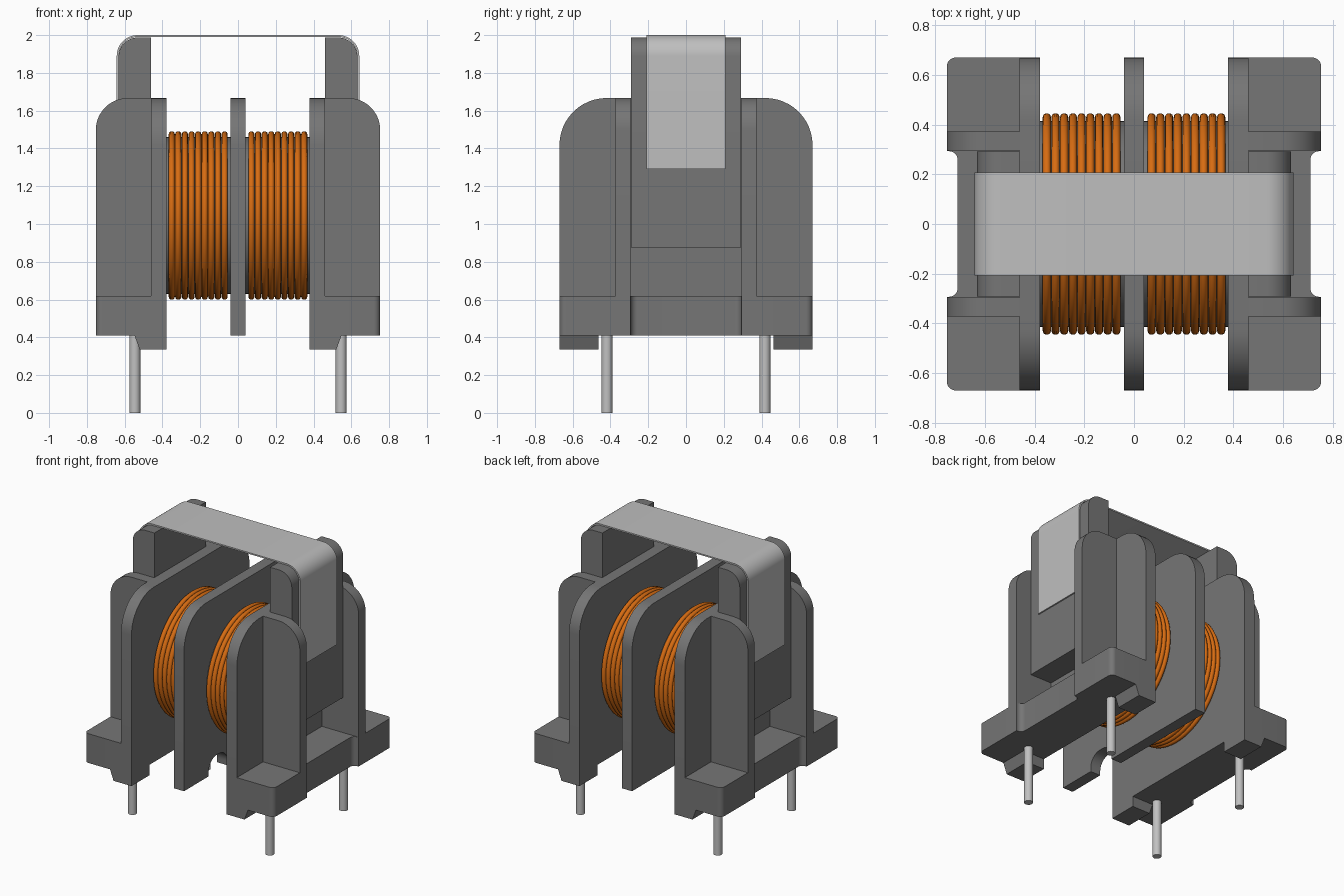
import bpy, bmesh, math
from mathutils import Vector

if "Cube" in bpy.data.objects:
    bpy.data.objects.remove(bpy.data.objects["Cube"], do_unlink=True)


def material(name, rgb, rough=0.6):
    m = bpy.data.materials.new(name)
    m.use_nodes = True
    m.diffuse_color = (*rgb, 1)
    b = m.node_tree.nodes["Principled BSDF"]
    b.inputs["Base Color"].default_value = (*rgb, 1)
    b.inputs["Roughness"].default_value = rough
    return m


GREY = material("dark grey", (0.18, 0.18, 0.18))
TAPE = material("light grey", (0.52, 0.52, 0.52))
TIN = material("tin", (0.53, 0.53, 0.53))
COPPER = material("copper orange", (0.68, 0.15, 0.006))


def rounded(corners, steps=12):
    """Outline from (u, v, radius) corners, each fillet drawn as an arc."""
    out = []
    n = len(corners)
    for i, (u, v, r) in enumerate(corners):
        p = Vector((u, v))
        if r == 0:
            out.append(p)
            continue
        a = (Vector(corners[i - 1][:2]) - p).normalized()
        b = (Vector(corners[(i + 1) % n][:2]) - p).normalized()
        half = a.angle(b) / 2
        t = r / math.tan(half)
        centre = p + (a + b).normalized() * (r / math.sin(half))
        start, end = p + a * t - centre, p + b * t - centre
        sweep = math.pi - 2 * half
        for k in range(steps + 1):
            f = k / steps
            out.append(centre + (start * math.sin((1 - f) * sweep)
                                 + end * math.sin(f * sweep)) / math.sin(sweep))
    return out


def prism(name, corners, axis, lo, hi, mat, side=1):
    """Extrude an outline along an axis; side=-1 mirrors it in x."""
    place = {"x": lambda u, v, w: (w * side, u, v),
             "y": lambda u, v, w: (u * side, w, v),
             "z": lambda u, v, w: (u * side, v, w)}[axis]
    pts = rounded(corners)
    bm = bmesh.new()
    rings = [[bm.verts.new(place(p.x, p.y, w)) for p in pts] for w in (lo, hi)]
    for ring in rings:
        bm.faces.new(ring)
    for i in range(len(pts)):
        j = (i + 1) % len(pts)
        bm.faces.new((rings[0][i], rings[0][j], rings[1][j], rings[1][i]))
    bmesh.ops.recalc_face_normals(bm, faces=bm.faces)
    me = bpy.data.meshes.new(name)
    bm.to_mesh(me)
    bm.free()
    me.materials.append(mat)
    ob = bpy.data.objects.new(name, me)
    bpy.context.collection.objects.link(ob)
    smooth(ob)
    return ob


def smooth(ob):
    bpy.ops.object.select_all(action="DESELECT")
    ob.select_set(True)
    bpy.context.view_layer.objects.active = ob
    bpy.ops.object.shade_smooth_by_angle(angle=math.radians(30))


def cylinder(name, r, depth, loc, mat, rot=(0, 0, 0), sides=32):
    bpy.ops.mesh.primitive_cylinder_add(vertices=sides, radius=r, depth=depth,
                                        location=loc, rotation=rot)
    ob = bpy.context.object
    ob.name = name
    ob.data.materials.append(mat)
    smooth(ob)


W, BOT, TOP, MID = 0.67, 0.41, 1.667, 1.045   # half depth, bobbin bottom, top, axis height

# Bobbin tube and the centre flange with its wire notch
cylinder("bobbin_tube", 0.415, 0.78, (0, 0, MID), GREY, (0, math.pi / 2, 0), 64)
prism("centre_flange", [(-W, BOT, 0), (-0.39, BOT, 0), (-0.39, 0.53, 0.09), (-0.18, 0.53, 0.09),
                        (-0.18, BOT, 0), (W, BOT, 0), (W, TOP, 0.25), (-W, TOP, 0.25)],
      "x", -0.04, 0.04, GREY)

for s, tag in ((1, "left"), (-1, "right")):
    # End flange and base block with a recessed middle
    prism("end_flange_" + tag, [(-W, BOT, 0), (W, BOT, 0), (W, TOP, 0.25), (-W, TOP, 0.25)],
          "x", 0.378, 0.46, GREY, s)
    prism("base_" + tag, [(0.46, -W, 0), (0.753, -W, 0.035), (0.753, -0.293, 0), (0.71, -0.293, 0.035),
                          (0.71, 0.293, 0.035), (0.753, 0.293, 0), (0.753, W, 0.035), (0.46, W, 0)],
          "z", BOT, 0.62, GREY, s)

    # Core leg between the side fins
    prism("core_leg_" + tag, [(0.46, 0.875, 0), (0.632, 0.875, 0), (0.632, 1.987, 0.1), (0.46, 1.987, 0)],
          "y", -0.292, 0.292, GREY, s)

    for f, end in ((-1, "front"), (1, "back")):
        def span(a, b):
            return sorted((a * f, b * f))
        prism(f"fin_{end}_{tag}", [(0.46, 0.62, 0), (0.753, 0.62, 0), (0.753, TOP, 0.17), (0.46, TOP, 0)],
              "y", *span(0.295, 0.373), GREY, s)
        prism(f"foot_{end}_{tag}", [(0.378, 0.335, 0), (0.52, 0.335, 0), (0.548, BOT, 0), (0.378, BOT, 0)],
              "y", *span(0.463, W), GREY, s)
        cylinder(f"pin_{end}_{tag}", 0.029, 0.43, (0.546 * s, 0.418 * f, 0.215), TIN, sides=24)

    # Winding of nine turns
    cu = bpy.data.curves.new("winding_" + tag, "CURVE")
    cu.dimensions = "3D"
    cu.bevel_depth = 0.0165
    cu.bevel_resolution = 3
    for k in range(9):
        sp = cu.splines.new("POLY")
        sp.points.add(71)
        for i, p in enumerate(sp.points):
            a = 2 * math.pi * i / 72
            p.co = (s * (0.071 + 0.035 * k), 0.43 * math.cos(a), MID + 0.43 * math.sin(a), 1)
        sp.use_cyclic_u = True
        sp.use_smooth = True
    cu.materials.append(COPPER)
    bpy.context.collection.objects.link(bpy.data.objects.new("winding_" + tag, cu))

# Tape strap over both core legs
prism("strap", [(-0.642, 1.29, 0), (-0.632, 1.29, 0), (-0.632, 1.99, 0.1), (0.632, 1.99, 0.1),
                (0.632, 1.29, 0), (0.642, 1.29, 0), (0.642, 2.0, 0.11), (-0.642, 2.0, 0.11)],
      "y", -0.208, 0.208, TAPE)
